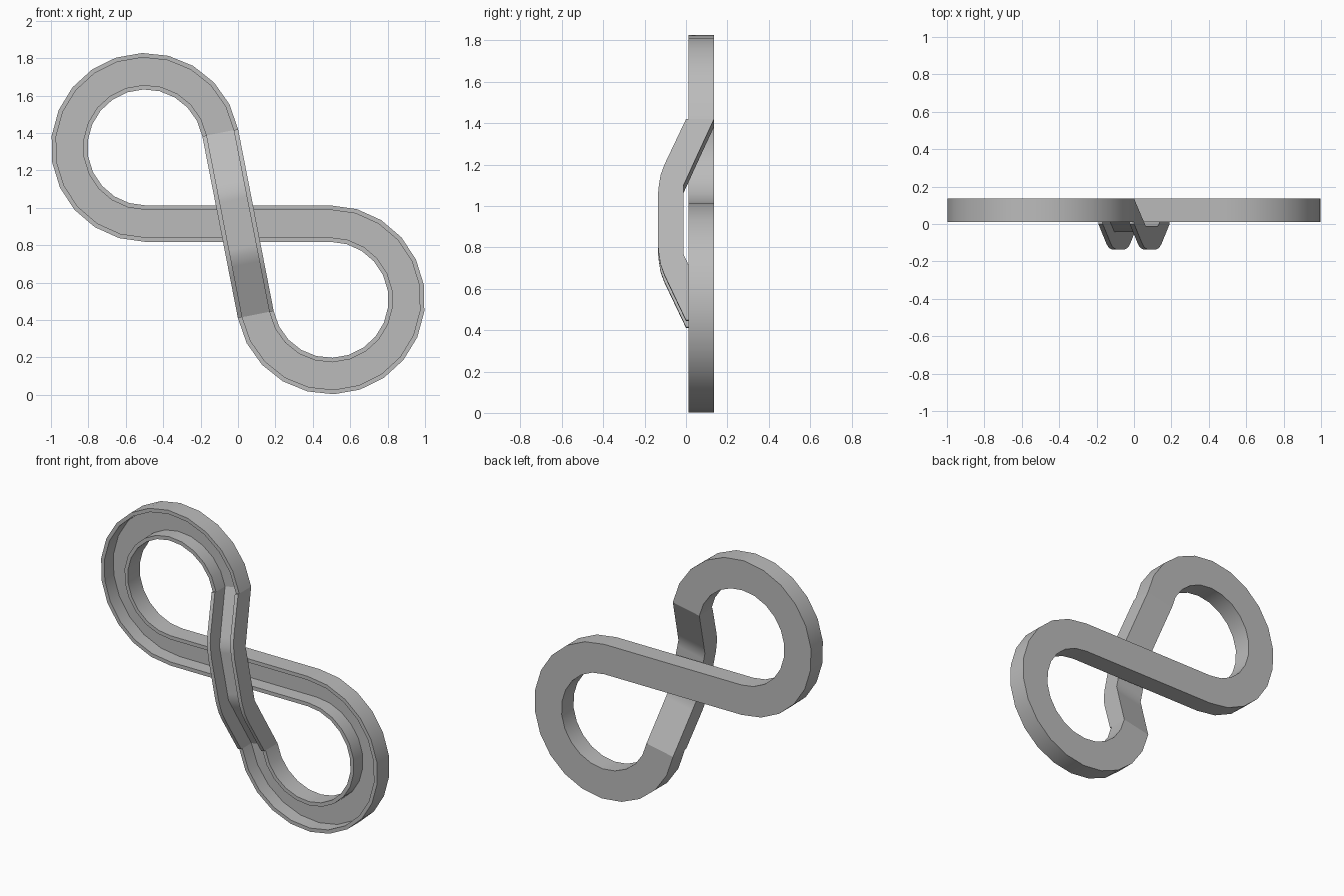
import bpy
import bmesh
from math import radians, cos, sin

if "Cube" in bpy.data.objects:
    bpy.data.objects.remove(bpy.data.objects["Cube"])

HALF, WALL, BASE = 0.0975, 0.024, 0.03    # half width, wall and floor thickness
RADIUS = 0.4075                           # centre line radius of both loops
LOOP_X, MID_Z = 0.495, 0.915
FRONT, BACK = 0.012, 0.135
END = 11.07                               # angle where a loop meets the bridge
STEPS = 16

grey = bpy.data.materials.new("track grey")
grey.use_nodes = True
colour = (0.5, 0.5, 0.5, 1)
grey.diffuse_color = colour
grey.node_tree.nodes["Principled BSDF"].inputs["Base Color"].default_value = colour


def channel(name, sections):
    """Sweep an open-fronted channel through (x, z, across_x, across_z, front, back)."""
    bm = bmesh.new()
    rings = []
    for x, z, ax, az, front, back in sections:
        inner, floor = HALF - WALL, back - BASE
        profile = [(-HALF, back), (HALF, back), (HALF, front), (inner, front),
                   (inner, floor), (-inner, floor), (-inner, front), (-HALF, front)]
        rings.append([bm.verts.new((x + u * ax, y, z + u * az)) for u, y in profile])
    for a, b in zip(rings, rings[1:]):
        for i in range(len(a)):
            j = (i + 1) % len(a)
            bm.faces.new((a[i], a[j], b[j], b[i]))
    # end caps: two walls and the floor
    for r in (rings[0], rings[-1]):
        bm.faces.new((r[0], r[1], r[2], r[3], r[4], r[5], r[6], r[7]))
    bmesh.ops.recalc_face_normals(bm, faces=bm.faces)
    mesh = bpy.data.meshes.new(name)
    bm.to_mesh(mesh)
    bm.free()
    mesh.materials.append(grey)
    obj = bpy.data.objects.new(name, mesh)
    bpy.context.collection.objects.link(obj)
    bpy.ops.object.select_all(action='DESELECT')
    obj.select_set(True)
    bpy.context.view_layer.objects.active = obj
    bpy.ops.object.shade_smooth_by_angle(angle=radians(30))


# Two loops joined by the level straight; the second is the first turned half round
loop = []
for i in range(STEPS + 1):
    a = radians(END + (270 - END) * i / STEPS)
    loop.append((-LOOP_X + RADIUS * cos(a), RADIUS + RADIUS * sin(a), cos(a), sin(a)))
turned = [(-x, -z, ax, az) for x, z, ax, az in reversed(loop)]
channel("looped_track", [(x, MID_Z + z, ax, az, FRONT, BACK) for x, z, ax, az in loop + turned])

# Bridge rising forward over the straight: (distance from middle, front, back)
ramp = [(0.495, 0.0, 0.135), (0.27, -0.105, 0.033), (0.22, -0.123, 0.011),
        (0.17, -0.131, -0.012), (0.13, -0.135, -0.012)]
stations = ramp + [(-s, f, b) for s, f, b in reversed(ramp)]
ex, ez = cos(radians(END)), sin(radians(END))
channel("bridge_track", [(-s * ez, MID_Z + s * ex, ex, ez, f, b) for s, f, b in stations])
